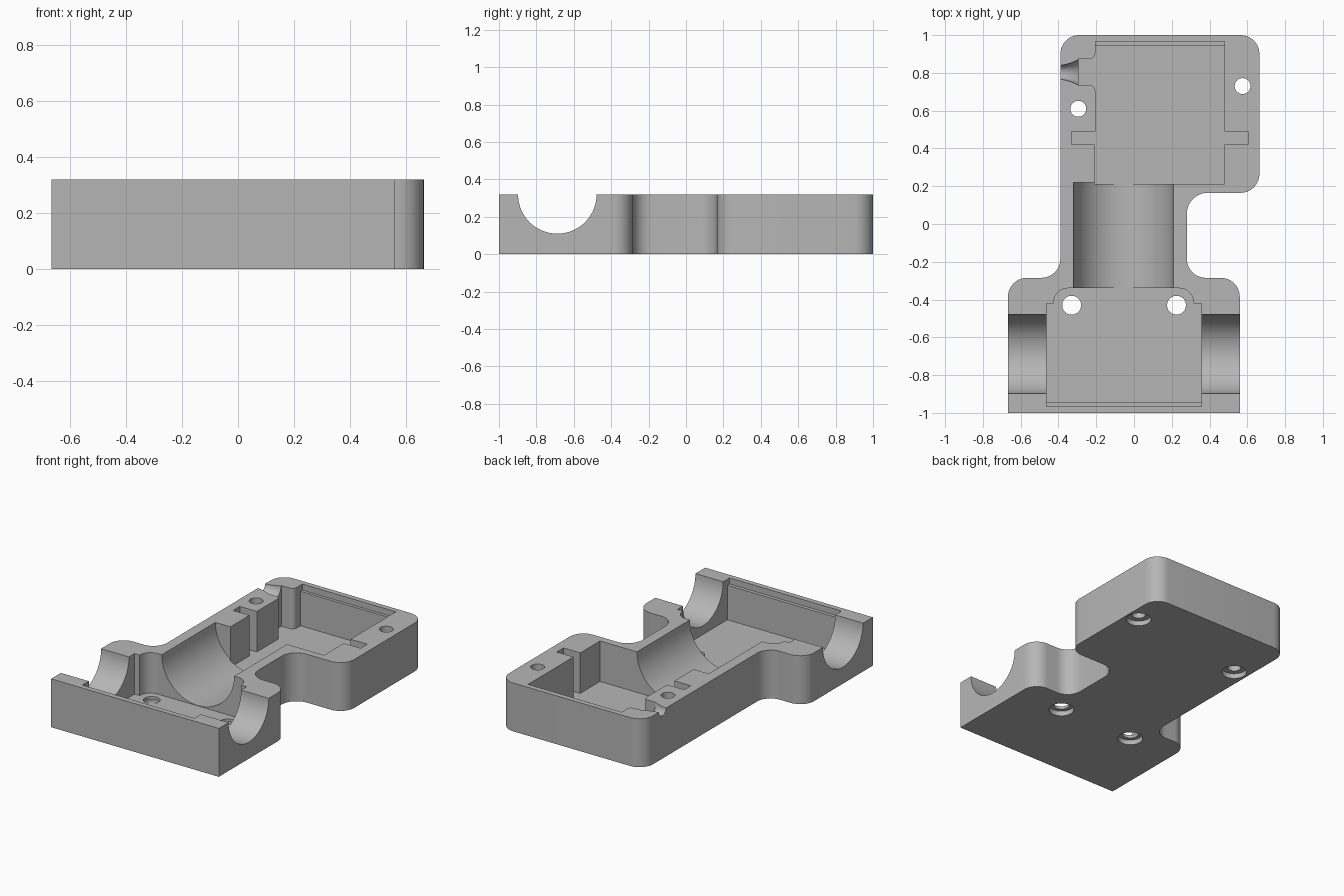
import bpy, bmesh, math
from mathutils import Vector

cube = bpy.data.objects.get("Cube")
if cube:
    bpy.data.objects.remove(cube, do_unlink=True)

HEIGHT = 0.32
FLOOR = 0.052

grey = bpy.data.materials.new("plain grey")
grey.use_nodes = True
grey.diffuse_color = (0.47, 0.47, 0.47, 1)
grey.node_tree.nodes["Principled BSDF"].inputs["Base Color"].default_value = (0.47, 0.47, 0.47, 1)


def finish(name, bm):
    bmesh.ops.recalc_face_normals(bm, faces=bm.faces)
    mesh = bpy.data.meshes.new(name)
    bm.to_mesh(mesh)
    bm.free()
    mesh.materials.append(grey)
    obj = bpy.data.objects.new(name, mesh)
    bpy.context.collection.objects.link(obj)
    return obj


def rounded(corners, steps=10):
    """Outline from (x, y[, radius]) corners of right angles."""
    out = []
    for i, c in enumerate(corners):
        p = Vector(c[:2])
        r = c[2] if len(c) > 2 else 0
        if not r:
            out.append(p)
            continue
        a = (Vector(corners[i - 1][:2]) - p).normalized() * r
        b = (Vector(corners[(i + 1) % len(corners)][:2]) - p).normalized() * r
        for k in range(steps + 1):
            t = math.pi / 2 * k / steps
            out.append(p + a * (1 - math.sin(t)) + b * (1 - math.cos(t)))
    return out


def prism(name, corners, bottom, top):
    bm = bmesh.new()
    base = bm.faces.new([bm.verts.new((p.x, p.y, bottom)) for p in rounded(corners)])
    ext = bmesh.ops.extrude_face_region(bm, geom=[base])["geom"]
    moved = [v for v in ext if isinstance(v, bmesh.types.BMVert)]
    bmesh.ops.translate(bm, verts=moved, vec=(0, 0, top - bottom))
    return finish(name, bm)


def lathe(name, axis, centre, profile, sides=64):
    """Solid of revolution about an axis; profile is (position, radius)."""
    bm = bmesh.new()
    rings = []
    for t, r in profile:
        ring = []
        for k in range(sides):
            a = 2 * math.pi * k / sides
            u, v = r * math.cos(a), r * math.sin(a)
            co = {"x": (t, u, v), "y": (u, t, v), "z": (u, v, t)}[axis]
            ring.append(bm.verts.new(Vector(co) + Vector(centre)))
        rings.append(ring)
    for lo, hi in zip(rings, rings[1:]):
        for k in range(sides):
            j = (k + 1) % sides
            bm.faces.new((lo[k], lo[j], hi[j], hi[k]))
    bm.faces.new(rings[0])
    bm.faces.new(rings[-1])
    return finish(name, bm)


# Housing block: front section, neck and offset rear section
housing = prism("housing_half", [
    (-0.667, -1), (0.56, -1), (0.56, -0.285, 0.1), (0.28, -0.285, 0.1),
    (0.28, 0.165, 0.11), (0.664, 0.165, 0.1), (0.664, 1, 0.1),
    (-0.39, 1, 0.1), (-0.39, -0.285, 0.1), (-0.667, -0.285, 0.1)], 0, HEIGHT)

cutters = [
    # Front pocket with rounded inner shoulders
    prism("front_pocket", [
        (-0.463, -0.942), (0.357, -0.942), (0.357, -0.42), (0.315, -0.42),
        (0.315, -0.34, 0.075), (-0.425, -0.34, 0.075), (-0.425, -0.42),
        (-0.463, -0.42)], FLOOR, 0.5),
    # Rear pocket with plate slots and cable recess
    prism("rear_pocket", [
        (-0.21, 0.213), (0.48, 0.213), (0.48, 0.42), (0.603, 0.42),
        (0.603, 0.49), (0.48, 0.49), (0.48, 0.945), (-0.205, 0.945),
        (-0.205, 0.875, 0.03), (-0.295, 0.875), (-0.295, 0.735),
        (-0.205, 0.735, 0.03), (-0.205, 0.49), (-0.33, 0.49),
        (-0.33, 0.42), (-0.21, 0.42)], FLOOR, 0.5),
    # Shallow ledges along the end walls
    prism("front_ledge", [(-0.463, -0.965), (0.357, -0.965),
                          (0.357, -0.92), (-0.463, -0.92)], 0.28, 0.5),
    prism("rear_ledge", [(-0.205, 0.92), (0.48, 0.92),
                         (0.48, 0.965), (-0.205, 0.965)], 0.28, 0.5),
    # Half-round seats
    lathe("neck_bore", "y", (-0.055, 0, HEIGHT), [(-0.345, 0.265), (0.22, 0.265)], 96),
    lathe("side_bore", "x", (0, -0.688, HEIGHT), [(-0.8, 0.21), (0.7, 0.21)], 96),
    # Flared cable opening
    lathe("cable_opening", "x", (0, 0.803, HEIGHT),
          [(-0.42, 0.037), (-0.39, 0.037), (-0.36, 0.042), (-0.33, 0.051),
           (-0.31, 0.06), (-0.293, 0.068), (-0.28, 0.068)], 48),
]

# Counterbored screw holes
for x, y, r in ((-0.295, 0.61, 0.042), (0.575, 0.73, 0.042),
                (-0.33, -0.43, 0.05), (0.225, -0.43, 0.05)):
    cutters.append(lathe("screw_hole", "z", (x, y, 0),
                         [(-0.1, 0.077), (0.033, 0.077), (0.033, r), (0.5, r)], 40))

# Cut everything out, then drop the cutters
for cutter in cutters:
    mod = housing.modifiers.new(cutter.name, "BOOLEAN")
    mod.operation = "DIFFERENCE"
    mod.solver = "EXACT"
    mod.object = cutter
    cutter.hide_render = True
bpy.context.view_layer.update()
graph = bpy.context.evaluated_depsgraph_get()
cut_mesh = bpy.data.meshes.new_from_object(housing.evaluated_get(graph))
housing.modifiers.clear()
housing.data = cut_mesh
for cutter in cutters:
    bpy.data.objects.remove(cutter, do_unlink=True)

bpy.ops.object.select_all(action="DESELECT")
housing.select_set(True)
bpy.context.view_layer.objects.active = housing
bpy.ops.object.shade_smooth_by_angle(angle=math.radians(30))
